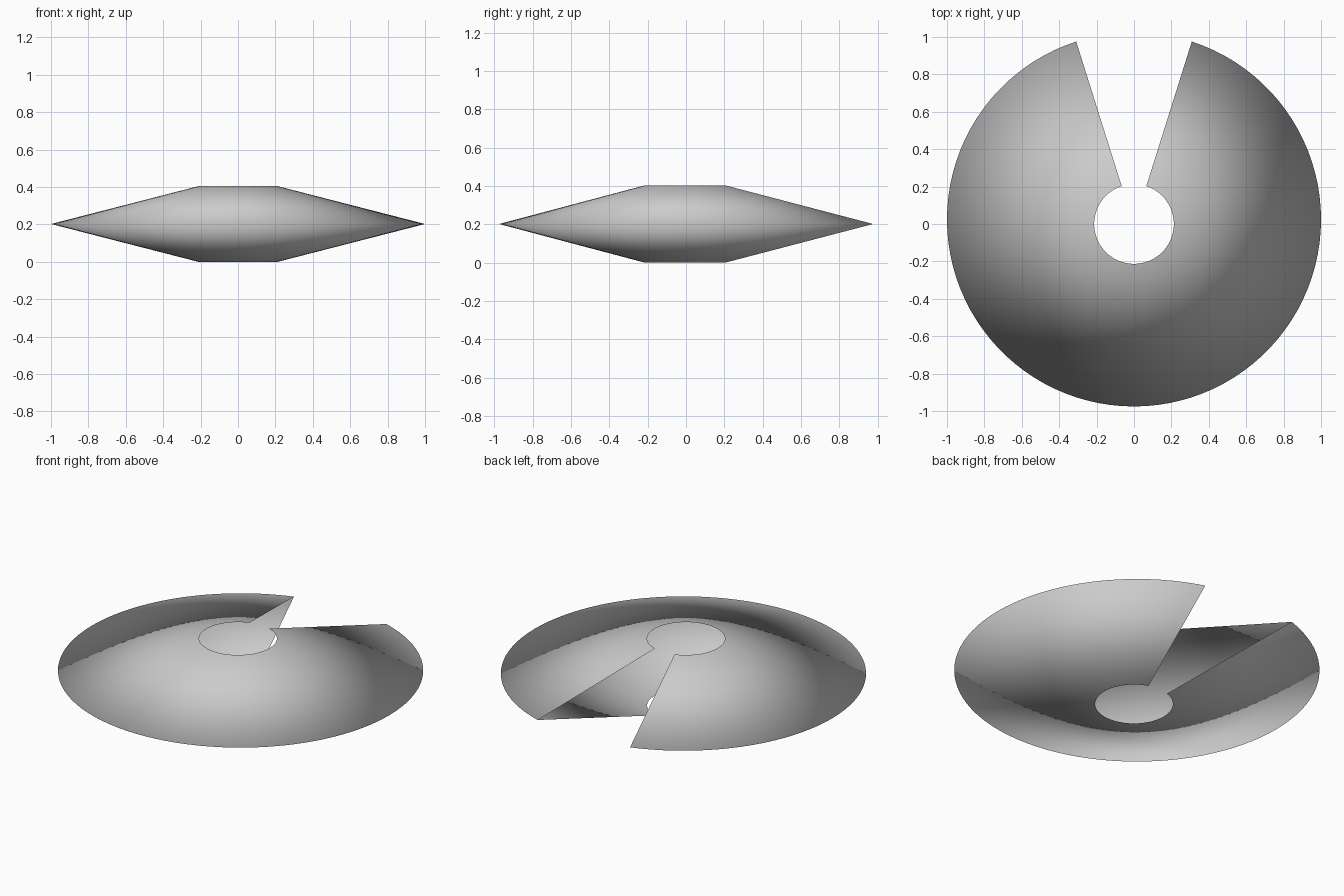
import bpy, bmesh
from math import radians, sin, cos

if "Cube" in bpy.data.objects:
    bpy.data.objects.remove(bpy.data.objects["Cube"])

SEGMENTS = 90
GAP_HALF = radians(18)
# rings of the shell: radius, y of the ring centre, height
RINGS = [(0.213, 0.0, 0.0), (1.0, 0.0245, 0.202), (0.213, 0.0, 0.404)]

# open double-cone shell with a wedge-shaped gap at the back
bm = bmesh.new()
rows = []
for radius, cy, z in RINGS:
    row = []
    for i in range(SEGMENTS + 1):
        a = radians(90) + GAP_HALF + (radians(360) - 2 * GAP_HALF) * i / SEGMENTS
        row.append(bm.verts.new((radius * cos(a), cy + radius * sin(a), z)))
    rows.append(row)
for low, high in zip(rows, rows[1:]):
    for i in range(SEGMENTS):
        face = bm.faces.new((low[i], low[i + 1], high[i + 1], high[i]))
        face.smooth = True

mesh = bpy.data.meshes.new("double_cone_shell")
bm.to_mesh(mesh)
bm.free()
shell = bpy.data.objects.new("double_cone_shell", mesh)
bpy.context.collection.objects.link(shell)
